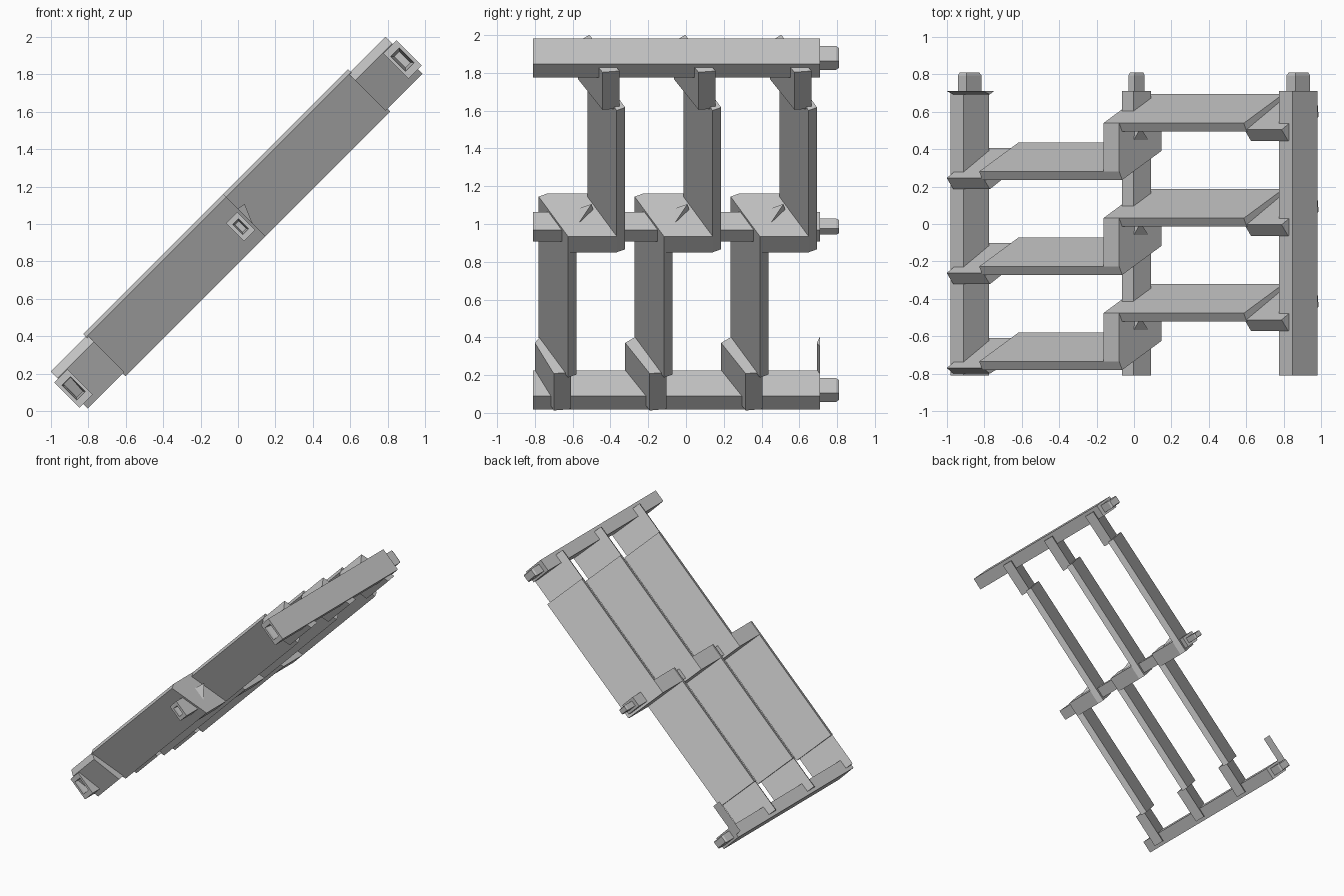
import bpy, bmesh, math
from mathutils import Vector

if "Cube" in bpy.data.objects:
    bpy.data.objects.remove(bpy.data.objects["Cube"], do_unlink=True)

grey = bpy.data.materials.new("plain_grey")
grey.use_nodes = True
colour = (0.55, 0.55, 0.55, 1)
grey.diffuse_color = colour
grey.node_tree.nodes["Principled BSDF"].inputs["Base Color"].default_value = colour

R = math.sqrt(0.5)
PITCH = 0.508      # spacing between neighbouring slats
STAGGER = 0.258    # shift of the upper run against the lower run
FRONT, BACK = -0.81, 0.71


def place(u, v, y):
    """u runs up the 45 degree slope, v stands square to it."""
    return Vector(((u - v) * R, y, 1 + (u + v) * R))


def finish(name, bm):
    bmesh.ops.recalc_face_normals(bm, faces=bm.faces)
    mesh = bpy.data.meshes.new(name)
    bm.to_mesh(mesh)
    bm.free()
    mesh.materials.append(grey)
    obj = bpy.data.objects.new(name, mesh)
    bpy.context.collection.objects.link(obj)
    return obj


def loft(bm, loops):
    rings = [[bm.verts.new(p) for p in loop] for loop in loops]
    for a, b in zip(rings, rings[1:]):
        for i in range(len(a)):
            j = (i + 1) % len(a)
            bm.faces.new((a[i], a[j], b[j], b[i]))
    bm.faces.new(rings[0])
    bm.faces.new(rings[-1])


def prism(name, section, u0, u1, dy=0.0):
    """Extrude a (v, y) section along the slope."""
    bm = bmesh.new()
    loft(bm, [[place(u, v, min(max(y + dy, -0.8), BACK)) for v, y in section]
              for u in (u0, u1)])
    return finish(name, bm)


def rect(u, v, w, h, y):
    return [place(u + a * w / 2, v + b * h / 2, y)
            for a, b in ((-1, -1), (1, -1), (1, 1), (-1, 1))]


# Cross rails, with a socket in the front end and a tapered peg behind
def rail(name, u, v, w, h, pw, ph):
    bm = bmesh.new()
    loft(bm, [rect(u, v, pw * 0.6, ph * 0.75, FRONT + 0.1),
              rect(u, v, pw, ph, FRONT + 0.02),
              rect(u, v, pw, ph, FRONT),
              rect(u, v, w, h, FRONT),
              rect(u, v, w, h, BACK),
              rect(u, v, pw, ph, BACK),
              rect(u, v, pw, ph, BACK + 0.085),
              rect(u, v, pw * 0.8, ph * 0.85, BACK + 0.1)])
    finish(name, bm)


rail("lower_rail", -1.243, 0, 0.1, 0.19, 0.065, 0.112)
rail("middle_rail", 0, -0.02, 0.085, 0.135, 0.045, 0.075)
rail("upper_rail", 1.243, 0, 0.1, 0.19, 0.065, 0.112)

# Sections: tilted slat, thicker end clip, and the bracket joining two slats
slat = [(0.17, -0.735), (0.147, -0.78), (-0.15, -0.625), (-0.127, -0.58)]
clip = [(0.15, -0.77), (0.1, -0.83), (-0.13, -0.70), (-0.12, -0.61)]
shift = [(v, y + STAGGER) for v, y in slat]
bracket = [slat[0], slat[1], slat[2], shift[2], shift[3], shift[0]]

for i in range(3):
    dy = i * PITCH
    prism(f"lower_slat_{i + 1}", slat, -1.0, 0.0, dy)
    prism(f"upper_slat_{i + 1}", slat, 0.0, 1.0, dy + STAGGER)
    prism(f"lower_clip_{i + 1}", clip, -1.266, -0.99, dy)
    prism(f"upper_clip_{i + 1}", clip, 0.985, 1.266, dy + STAGGER)
    prism(f"middle_bracket_{i + 1}", bracket, -0.062, 0.058, dy)

    # Small wedge standing out of the bracket
    bm = bmesh.new()
    tip = [place(0.1, 0.05, -0.5 + dy), place(0.05, 0.06, -0.58 + dy),
           place(0.05, -0.07, -0.58 + dy), place(0.05, 0.05, -0.49 + dy)]
    verts = [bm.verts.new(p) for p in tip]
    bmesh.ops.convex_hull(bm, input=verts)
    finish(f"bracket_wedge_{i + 1}", bm)

# Thin sliver of clip at the back end of the lower rail
sliver = [(0.1, 0.693), (0.15, 0.71), (0.07, 0.71)]
prism("rear_sliver", sliver, -1.266, -0.99)
